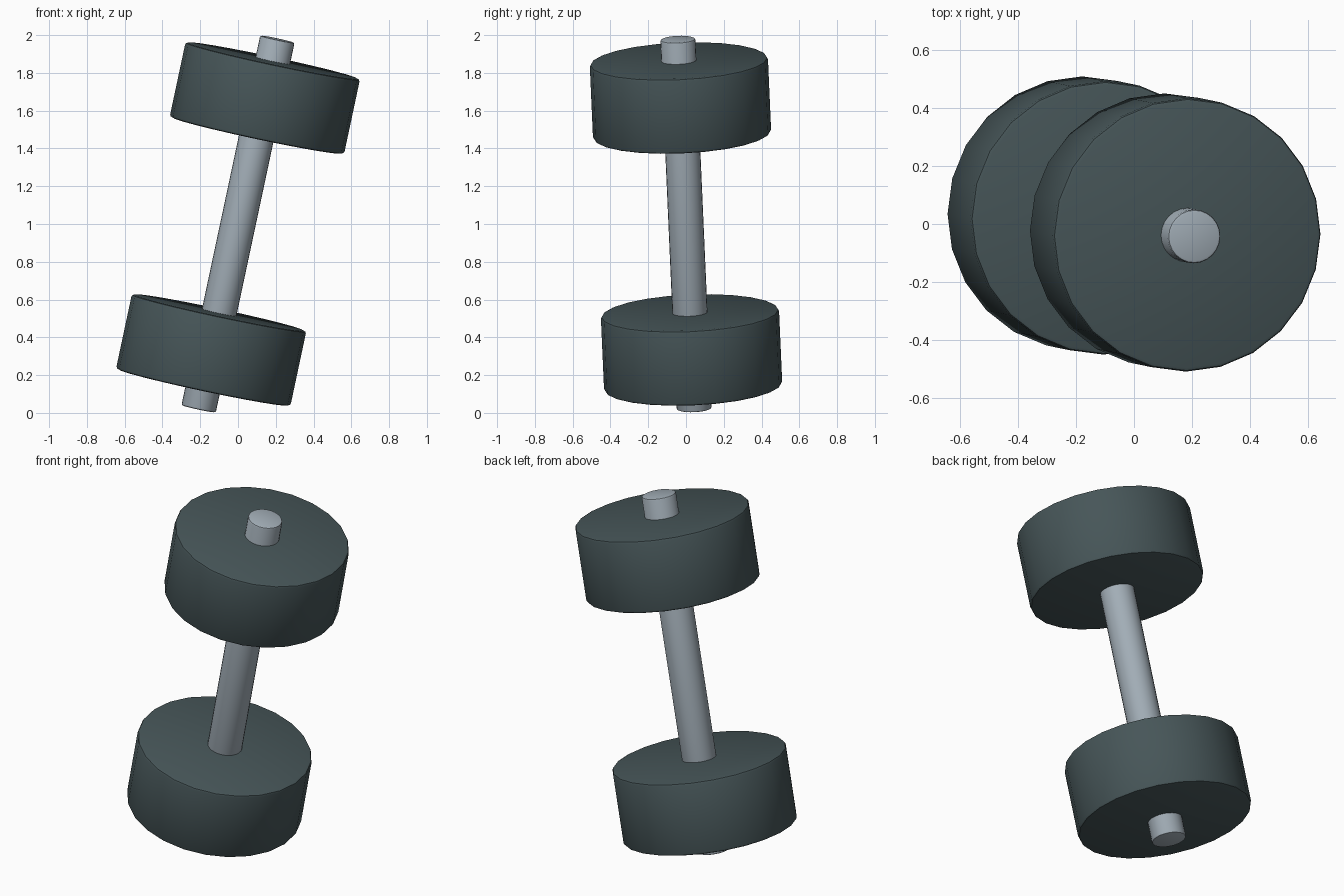
import bpy
import bmesh
import math
from mathutils import Matrix, Vector

cube = bpy.data.objects.get("Cube")
if cube:
    bpy.data.objects.remove(cube, do_unlink=True)

# The whole dumbbell leans along this axis
AXIS = Vector((0.213, -0.044, 1.0))
CENTRE = Vector((0, 0, 1.0))
TILT = Vector((0, 0, 1)).rotation_difference(AXIS).to_matrix().to_4x4()


def material(name, rgb, metallic=0.0, roughness=0.5):
    mat = bpy.data.materials.new(name)
    mat.use_nodes = True
    mat.diffuse_color = (*rgb, 1)
    bsdf = mat.node_tree.nodes["Principled BSDF"]
    bsdf.inputs["Base Color"].default_value = (*rgb, 1)
    bsdf.inputs["Metallic"].default_value = metallic
    bsdf.inputs["Roughness"].default_value = roughness
    return mat


def rounded_cylinder(name, radius, low, high, bevel, mat, sides=24):
    """Cylinder between two heights on the tilted axis, with softened rims."""
    bm = bmesh.new()
    bmesh.ops.create_cone(bm, cap_ends=True, segments=sides, radius1=radius,
                          radius2=radius, depth=high - low)
    rims = [e for e in bm.edges if e.calc_face_angle() > math.radians(60)]
    bmesh.ops.bevel(bm, geom=rims, offset=bevel, segments=2, profile=0.5,
                    affect='EDGES')
    bm.transform(Matrix.Translation((0, 0, (low + high) / 2)))
    mesh = bpy.data.meshes.new(name)
    bm.to_mesh(mesh)
    bm.free()
    mesh.materials.append(mat)
    obj = bpy.data.objects.new(name, mesh)
    bpy.context.collection.objects.link(obj)
    obj.matrix_world = Matrix.Translation(CENTRE) @ TILT
    bpy.ops.object.select_all(action='DESELECT')
    obj.select_set(True)
    bpy.context.view_layer.objects.active = obj
    bpy.ops.object.shade_smooth_by_angle(angle=math.radians(30))
    return obj


steel = material("brushed steel", (0.36, 0.42, 0.47))
iron = material("dark slate iron", (0.062, 0.092, 0.098))

# Handle bar running through both weights
rounded_cylinder("handle_bar", 0.093, -1.002, 1.002, 0.01, steel)

# Pair of weights
rounded_cylinder("upper_weight", 0.472, 0.48, 0.885, 0.014, iron)
rounded_cylinder("lower_weight", 0.472, -0.885, -0.48, 0.014, iron)
